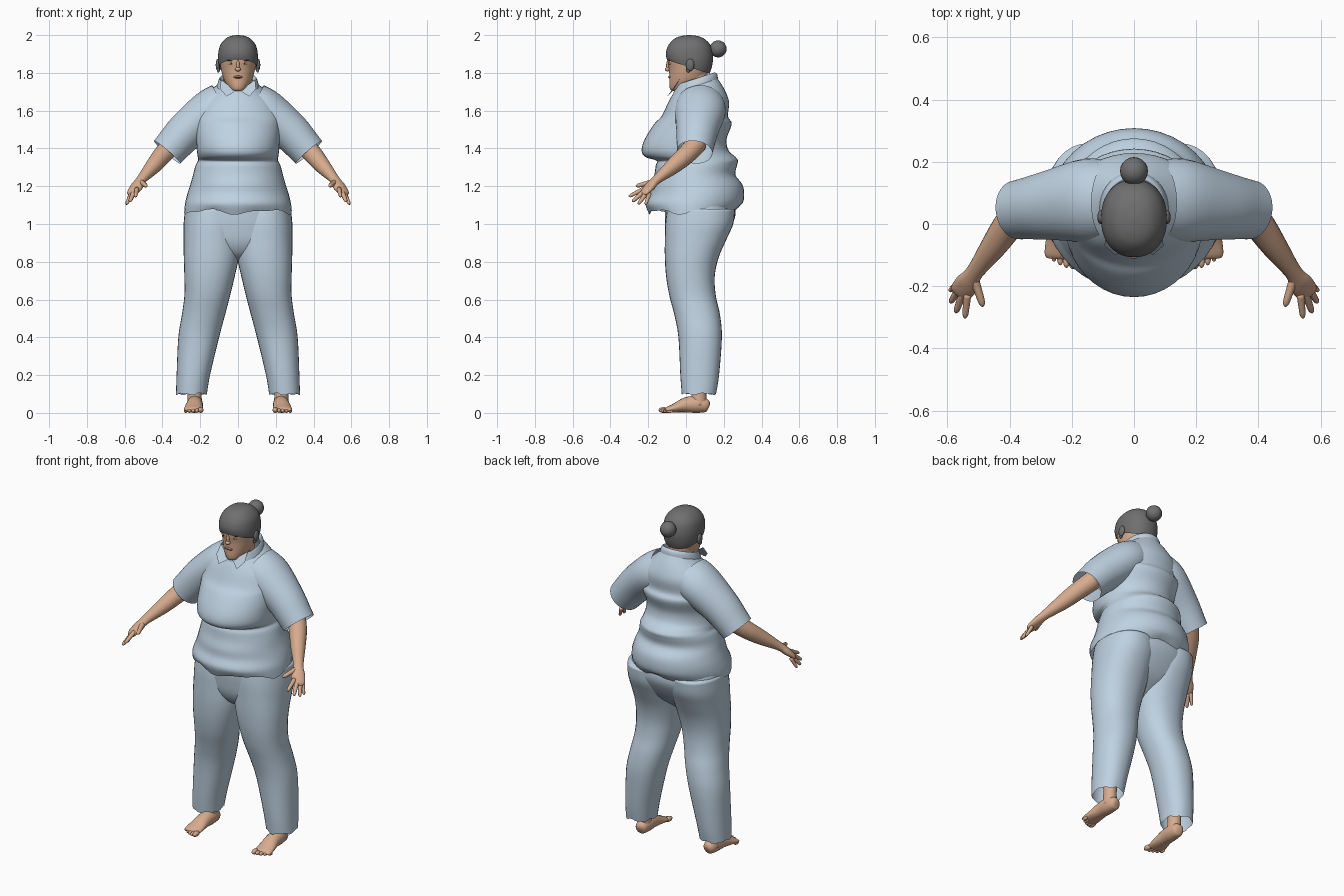
import bpy, bmesh, math
from mathutils import Vector


def material(name, rgb):
    m = bpy.data.materials.new(name)
    m.diffuse_color = (*rgb, 1)
    return m


CLOTH = material("pale_blue_cloth", (0.52, 0.64, 0.75))
SKIN = material("skin", (0.68, 0.41, 0.27))
GREY = material("dark_grey_hair", (0.16, 0.16, 0.16))
BROWN = material("dark_brown", (0.06, 0.04, 0.03))
WHITE = material("eye_white", (0.75, 0.72, 0.68))
LIP = material("lip", (0.50, 0.24, 0.18))


def smooth_rows(rows, k=4):
    """Catmull-Rom interpolation through rows of numbers."""
    out = []
    for i in range(len(rows) - 1):
        a, b, c, d = rows[max(i - 1, 0)], rows[i], rows[i + 1], rows[min(i + 2, len(rows) - 1)]
        for s in range(k):
            t = s / k
            out.append([0.5 * (2 * q + (r - p) * t + (2 * p - 5 * q + 4 * r - w) * t * t
                               + (3 * q - p - 3 * r + w) * t ** 3)
                        for p, q, r, w in zip(a, b, c, d)])
    return out + [list(rows[-1])]


def make(name, bm, mat, mirror=False):
    bmesh.ops.recalc_face_normals(bm, faces=bm.faces)
    me = bpy.data.meshes.new(name)
    bm.to_mesh(me)
    bm.free()
    me.materials.append(mat)
    me.shade_smooth()
    ob = bpy.data.objects.new(name, me)
    bpy.context.collection.objects.link(ob)
    if mirror:
        mod = ob.modifiers.new("mirror", 'MIRROR')
        mod.use_mirror_merge = False
    return ob


def loft(name, rings, mat, caps=(False, False), mirror=False):
    bm = bmesh.new()
    vs = [[bm.verts.new(p) for p in r] for r in rings]
    n = len(vs[0])
    for a, b in zip(vs, vs[1:]):
        for i in range(n):
            j = (i + 1) % n
            bm.faces.new((a[i], a[j], b[j], b[i]))
    if caps[0]:
        bm.faces.new(vs[0][::-1])
    if caps[1]:
        bm.faces.new(vs[-1])
    return make(name, bm, mat, mirror)


def vertical(name, rows, mat, caps=(False, False), mirror=False, n=40, power=2.0, ragged=0):
    """Loft of level sections: z, x0, x1, y front, y back, tilt."""
    rings = []
    for k, (z, x0, x1, y0, y1, tilt) in enumerate(smooth_rows(rows)):
        ring = []
        for i in range(n):
            a = 2 * math.pi * i / n
            c, s = math.cos(a), math.sin(a)
            u = math.copysign(abs(c) ** (2 / power), c)
            v = math.copysign(abs(s) ** (2 / power), s)
            drop = ragged * (math.sin(5 * a) + 0.6 * math.sin(9 * a + 1)) * max(0, 1 - k / 4)
            ring.append(((x0 + x1) / 2 + u * (x1 - x0) / 2,
                         (y0 + y1) / 2 + v * (y1 - y0) / 2, z + tilt * v + drop))
        rings.append(ring)
    return loft(name, rings, mat, caps, mirror)


def limb(name, rows, mat, caps=(True, True), n=20, k=4):
    """Mirrored tube along a path: x, y, z, upright radius, level radius."""
    rows = smooth_rows(rows, k)
    pts = [Vector(r[:3]) for r in rows]
    rings = []
    for i, r in enumerate(rows):
        t = (pts[min(i + 1, len(pts) - 1)] - pts[max(i - 1, 0)]).normalized()
        side = t.cross(Vector((0, 0, 1) if abs(t.z) < 0.95 else (0, 1, 0))).normalized()
        up = side.cross(t)
        rings.append([pts[i] + up * r[3] * math.sin(2 * math.pi * j / n)
                      + side * r[4] * math.cos(2 * math.pi * j / n) for j in range(n)])
    return loft(name, rings, mat, caps, True)


def ball(name, loc, size, mat, mirror=False):
    bm = bmesh.new()
    bmesh.ops.create_uvsphere(bm, u_segments=20, v_segments=12, radius=1)
    for v in bm.verts:
        v.co = Vector([c * s + o for c, s, o in zip(v.co, size, loc)])
    return make(name, bm, mat, mirror)


def sym(rows):
    return [(z, -w, w, f, b, t) for z, w, f, b, t in rows]


# Shirt body with bust, waist folds and uneven hem
vertical("shirt_body", sym([
    (1.065, .285, -.195, .26, 0), (1.11, .28, -.215, .30, 0), (1.16, .268, -.192, .308, 0),
    (1.21, .252, -.185, .298, 0), (1.26, .238, -.168, .262, 0), (1.31, .225, -.16, .27, 0),
    (1.335, .212, -.155, .275, 0), (1.355, .213, -.215, .262, 0), (1.39, .218, -.235, .225, 0),
    (1.45, .222, -.218, .215, 0), (1.53, .232, -.168, .242, 0), (1.57, .236, -.13, .222, 0),
    (1.64, .215, -.098, .228, .005), (1.69, .165, -.08, .205, .02), (1.735, .105, -.065, .165, .04),
]), CLOTH, ragged=.011)

# Sleeves
limb("sleeve", [(.08, .075, 1.64, .11, .125), (.15, .075, 1.595, .115, .135),
                (.27, .06, 1.495, .105, .112), (.34, .05, 1.42, .096, .10),
                (.375, .045, 1.38, .092, .095)], CLOTH, (False, False), 28)

# Collar band and front flaps
vertical("collar", sym([(1.725, .112, -.068, .17, .035), (1.75, .106, -.062, .165, .042),
                        (1.77, .097, -.05, .15, .032), (1.745, .088, -.045, .14, .04)]), CLOTH)
bm = bmesh.new()
bm.faces.new([bm.verts.new(p) for p in
              ((.012, -.068, 1.705), (.09, -.035, 1.765), (.095, -.07, 1.715), (.06, -.1, 1.675))])
make("collar_flap", bm, CLOTH, True)

# Trousers: seat and legs
vertical("trouser_seat", sym([(1.13, .265, -.11, .25, 0), (1.05, .278, -.112, .262, 0),
                              (.98, .28, -.108, .235, 0), (.90, .24, -.095, .18, 0),
                              (.84, .13, -.06, .11, 0), (.80, .03, 0, .06, 0)]),
         CLOTH, (True, True), power=2.2)
vertical("trouser_leg", [
    (.10, .165, .328, -.022, .16, 0), (.2, .148, .325, -.03, .175, 0),
    (.4, .10, .316, -.04, .19, 0), (.52, .068, .297, -.062, .18, 0),
    (.62, .042, .284, -.088, .158, 0), (.72, .018, .284, -.105, .152, 0),
    (.82, -.004, .287, -.112, .172, 0), (.92, -.012, .288, -.112, .215, 0),
    (1.0, -.015, .288, -.11, .25, 0), (1.08, 0, .28, -.10, .26, 0)],
    CLOTH, (False, True), True, 32, 2.2, ragged=.005)

# Forearm and palm
limb("arm", [(.34, .06, 1.43, .055, .055), (.40, 0, 1.365, .05, .05),
             (.45, -.07, 1.305, .042, .042), (.512, -.155, 1.235, .024, .028),
             (.535, -.19, 1.20, .022, .038), (.557, -.22, 1.168, .015, .036),
             (.565, -.23, 1.156, .005, .024)], SKIN)

# Fingers and thumb: base, tip, radius
for label, a, b, r in (
        ("index_finger", (.535, -.225, 1.185), (.543, -.303, 1.145), .011),
        ("middle_finger", (.55, -.222, 1.172), (.573, -.285, 1.118), .0115),
        ("ring_finger", (.563, -.21, 1.162), (.59, -.253, 1.105), .011),
        ("little_finger", (.567, -.192, 1.162), (.592, -.215, 1.102), .0095),
        ("thumb", (.515, -.17, 1.225), (.485, -.265, 1.20), .013)):
    a, b = Vector(a), Vector(b)
    limb(label, [(*a.lerp(b, t), r * s, r * s) for t, s in
                 ((0, 1.15), (.5, 1), (.88, .8), (1, .25))], SKIN, n=10, k=3)

# Feet, ankles and toes
limb("foot", [(.225, .122, .035, .012, .012), (.226, .11, .038, .034, .032),
              (.228, .06, .045, .045, .042), (.23, 0, .042, .04, .043),
              (.234, -.06, .026, .024, .05), (.237, -.098, .017, .015, .05),
              (.238, -.112, .014, .006, .042)], SKIN)
limb("ankle", [(.23, .075, .25, .048, .045), (.23, .07, .13, .038, .036),
               (.229, .068, .04, .042, .04)], SKIN)
for i in range(5):
    r = .016 - .0012 * i if i else .019
    ball("toe", (.197 + .02 * i, -.118 + .002 * i * i, r * .8), (r * .75, .027 - .002 * i, r * .8),
         SKIN, True)

# Neck and head
vertical("neck", sym([(1.62, .085, -.04, .13, 0), (1.70, .07, -.035, .115, 0),
                      (1.80, .07, -.03, .115, 0)]), SKIN)
vertical("head", sym([
    (1.703, .022, -.07, -.01, 0), (1.712, .042, -.083, .03, 0), (1.735, .06, -.088, .07, 0),
    (1.77, .077, -.088, .10, 0), (1.82, .09, -.09, .12, 0), (1.87, .096, -.098, .125, 0),
    (1.93, .09, -.085, .115, 0), (1.97, .05, -.04, .07, 0)]), SKIN, (True, True))

# Face
ball("nose_bridge", (0, -.093, 1.84), (.009, .012, .03), SKIN)
ball("nose_tip", (0, -.098, 1.819), (.015, .014, .011), SKIN)
ball("eye", (.036, -.083, 1.849), (.013, .007, .006), WHITE, True)
ball("pupil", (.036, -.0885, 1.849), (.005, .003, .005), BROWN, True)
ball("eyebrow", (.039, -.087, 1.866), (.02, .006, .0035), BROWN, True)
ball("lips", (0, -.086, 1.778), (.024, .009, .008), LIP)
ball("mouth_line", (0, -.0925, 1.778), (.021, .004, .0015), BROWN)

# Close hair, ears and bun
vertical("hair_cap", sym([
    (1.832, .10, -.10, .125, -.036), (1.86, .105, -.105, .138, -.025),
    (1.90, .105, -.106, .143, -.01), (1.945, .095, -.094, .13, 0), (1.978, .07, -.066, .10, 0),
    (1.994, .042, -.03, .065, 0), (2.0, .008, .008, .026, 0)]), GREY, (False, True), power=2.2)
ball("ear", (.107, .022, 1.842), (.011, .022, .032), GREY, True)
ball("ear_lobe", (.104, .012, 1.815), (.008, .011, .013), GREY, True)
ball("hair_bun", (0, .17, 1.927), (.045, .045, .045), GREY)
